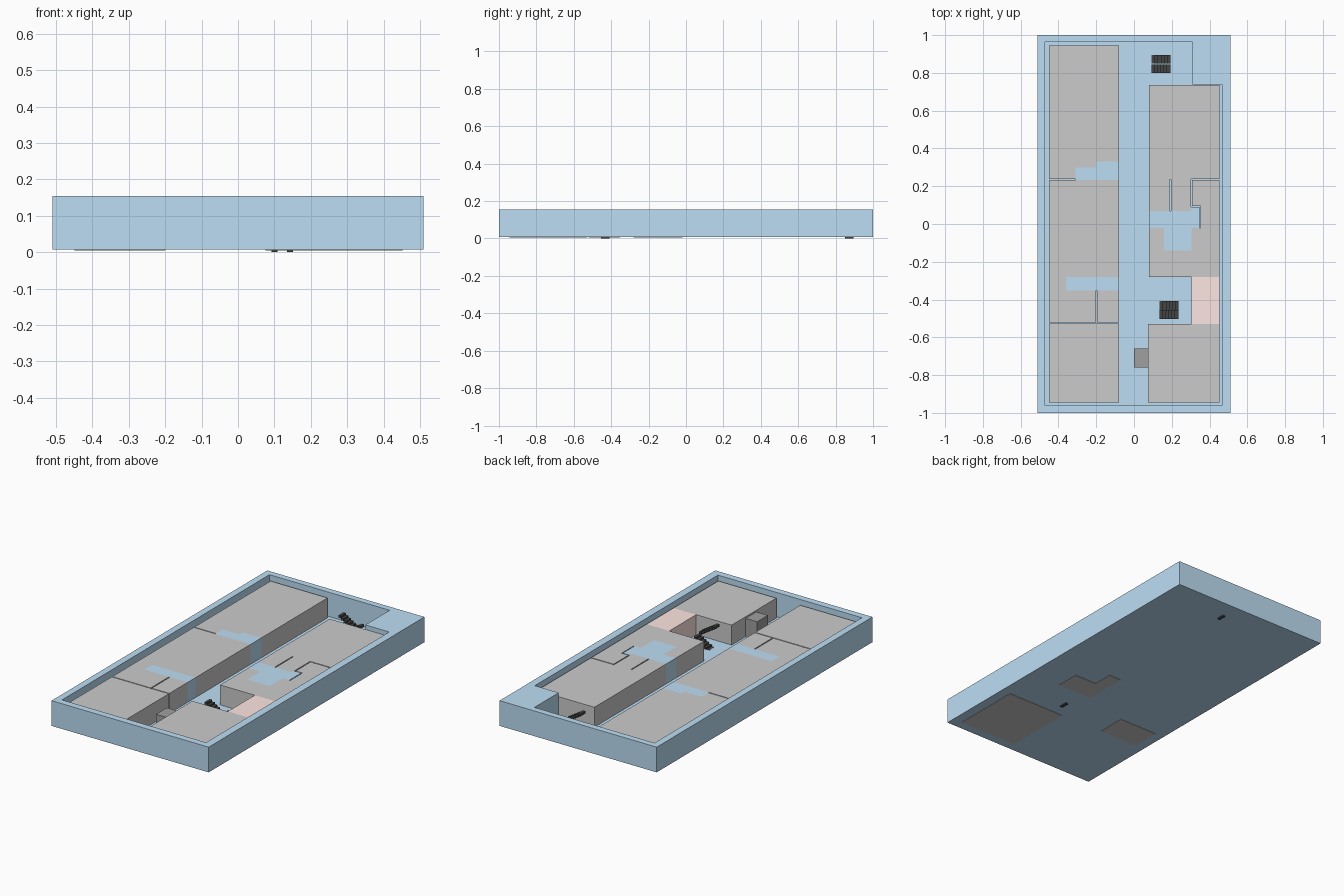
import bpy, bmesh

if "Cube" in bpy.data.objects:
    bpy.data.objects.remove(bpy.data.objects["Cube"])

FLOOR, ROOF, RIM = 0.013, 0.13, 0.155


def material(name, rgb):
    m = bpy.data.materials.new(name)
    m.diffuse_color = (*rgb, 1)
    m.use_nodes = True
    m.node_tree.nodes["Principled BSDF"].inputs["Base Color"].default_value = m.diffuse_color
    return m


blue = material("blue", (0.51, 0.73, 0.91))
pink = material("pink", (1.0, 0.8, 0.76))
dark = material("dark_grey", (0.35, 0.35, 0.35))
black = material("black", (0.06, 0.06, 0.06))


def prism(name, outline, z0, z1, mat=None):
    """Extrude a flat plan outline from z0 to z1."""
    bm = bmesh.new()
    face = bm.faces.new([bm.verts.new((x, y, z0)) for x, y in outline])
    top = bmesh.ops.extrude_face_region(bm, geom=[face])["geom"]
    bmesh.ops.translate(bm, vec=(0, 0, z1 - z0),
                        verts=[v for v in top if isinstance(v, bmesh.types.BMVert)])
    bmesh.ops.recalc_face_normals(bm, faces=bm.faces)
    mesh = bpy.data.meshes.new(name)
    bm.to_mesh(mesh)
    bm.free()
    ob = bpy.data.objects.new(name, mesh)
    bpy.context.collection.objects.link(ob)
    if mat:
        mesh.materials.append(mat)
    return ob


def rect(x0, x1, y0, y1):
    return [(x0, y0), (x1, y0), (x1, y1), (x0, y1)]


# Outer tray: solid slab hollowed by a stepped cutter
tray = prism("outer_walls_and_floor", rect(-0.51, 0.51, -1, 1), 0.007, RIM, blue)
cutter = prism("tray_cutter", [(-0.47, -0.96), (0.465, -0.96), (0.465, 0.738),
                               (0.31, 0.738), (0.31, 0.963), (-0.47, 0.963)],
               FLOOR, 0.3)
cutter.hide_render = True
cutter.hide_viewport = True
cut = tray.modifiers.new("hollow", "BOOLEAN")
cut.operation = "DIFFERENCE"
cut.solver = "EXACT"
cut.object = cutter

# Grey room blocks, with narrow gaps and notches between them
L, R = -0.45, -0.08
rooms = {
    "left_rear_room": [(L, 0.238), (-0.31, 0.238), (-0.31, 0.30), (-0.20, 0.30),
                       (-0.20, 0.33), (R, 0.33), (R, 0.945), (L, 0.945)],
    "left_middle_room": [(L, -0.522), (-0.201, -0.522), (-0.201, -0.353),
                         (-0.36, -0.353), (-0.36, -0.28), (R, -0.28), (R, 0.232),
                         (-0.31, 0.232), (L, 0.232)],
    "left_small_room": rect(-0.195, R, -0.522, -0.353),
    "left_front_room": rect(L, R, -0.945, -0.528),
    "right_front_room": rect(0.075, 0.452, -0.945, -0.53),
    "right_rear_room": [(0.08, 0.07), (0.189, 0.07), (0.189, 0.235), (0.195, 0.235),
                        (0.195, 0.07), (0.302, 0.07), (0.302, 0.238), (0.452, 0.238),
                        (0.452, 0.735), (0.08, 0.735)],
    "right_middle_room": [(0.08, -0.28), (0.452, -0.28), (0.452, 0.232), (0.308, 0.232),
                          (0.308, 0.095), (0.352, 0.095), (0.352, -0.02), (0.305, -0.02),
                          (0.305, -0.14), (0.16, -0.14), (0.16, -0.02), (0.08, -0.02)],
}
for name, outline in rooms.items():
    prism(name, outline, FLOOR, ROOF)

# Blue infill pieces, flush with the room tops
prism("left_rear_infill", [(-0.31, 0.232), (R, 0.232), (R, 0.33), (-0.20, 0.33),
                           (-0.20, 0.30), (-0.31, 0.30)], FLOOR, ROOF, blue)
prism("left_front_infill", rect(-0.36, R, -0.353, -0.28), FLOOR, ROOF, blue)
prism("right_infill", [(0.08, -0.02), (0.16, -0.02), (0.16, -0.14), (0.305, -0.14),
                       (0.305, -0.02), (0.347, -0.02), (0.347, 0.09), (0.302, 0.09),
                       (0.302, 0.07), (0.08, 0.07)], FLOOR, ROOF, blue)

# Pink room and dark cabinet in the corridor
prism("pink_room", rect(0.305, 0.452, -0.53, -0.28), FLOOR, ROOF, pink)
prism("cabinet", rect(0.0, 0.075, -0.76, -0.66), FLOOR, 0.12, dark)

# Thin grey plates on the underside
prism("front_plate", rect(0.075, 0.452, -0.945, -0.53), 0.005, 0.008)
prism("middle_plate", [(0.08, -0.28), (0.305, -0.28), (0.305, -0.14), (0.16, -0.14),
                       (0.16, -0.02), (0.08, -0.02)], 0.005, 0.008)
prism("left_plate", rect(L, -0.201, -0.522, -0.353), 0.005, 0.008)


# Switchback stairs: lower flight climbs +x, upper flight returns above it
def stairs(name, x0, y0, gap):
    n, run, rise, thick = 6, 0.1 / 6, 0.0105, 0.014
    for i in range(2 * n):
        upper = i >= n
        k = 2 * n - 1 - i if upper else i
        ya, yb = (y0, y0 + 0.0475 - gap) if upper else (y0 + 0.0475 + gap, y0 + 0.095)
        prism(f"{name}_step_{i + 1}", rect(x0 + k * run, x0 + (k + 1) * run, ya, yb),
              i * rise, i * rise + thick, black)


stairs("rear_stairs", 0.092, 0.80, 0.002)
stairs("front_stairs", 0.135, -0.503, 0.0)
